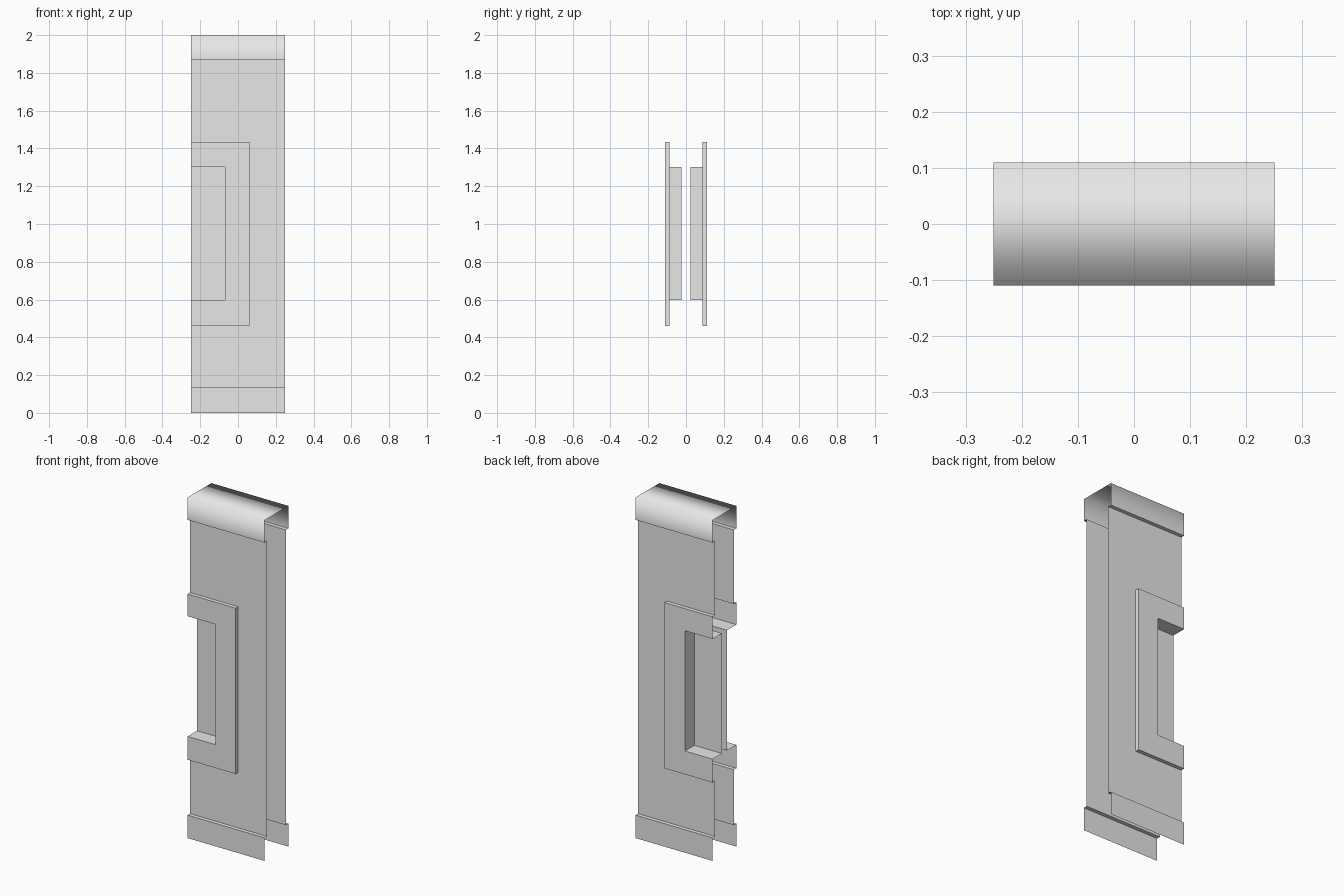
import bpy
import bmesh

cube = bpy.data.objects.get("Cube")
if cube:
    bpy.data.objects.remove(cube, do_unlink=True)

# One plain grey for the whole wall section
grey = bpy.data.materials.new("plain grey")
grey.use_nodes = True
colour = (0.8, 0.8, 0.8, 1)
grey.diffuse_color = colour
grey.node_tree.nodes["Principled BSDF"].inputs["Base Color"].default_value = colour

# Main dimensions: half length, depths of trim, wall and pane, trim heights
HALF = 0.25
TRIM, WALL, PANE = -0.11, -0.087, -0.023
BASE_TOP, CAP_BOTTOM, TOP = 0.135, 1.868, 2.0


def outline(x_end, z_low, z_high, y):
    """Rectangle outline whose left end stays open at the section's end."""
    return [(-HALF, y, z_low), (x_end, y, z_low), (x_end, y, z_high), (-HALF, y, z_high)]


def along(profile):
    """Two copies of a (y, z) profile, one at each end of the section."""
    return [[(x, y, z) for y, z in profile] for x in (HALF, -HALF)]


def loft(name, paths, fill=False, mirror=True, smooth=False):
    """Skin neighbouring paths with quads; optionally close the last one."""
    bm = bmesh.new()
    rows = [[bm.verts.new(p) for p in path] for path in paths]
    for a, b in zip(rows, rows[1:]):
        for i in range(len(a) - 1):
            bm.faces.new((a[i], a[i + 1], b[i + 1], b[i]))
    if fill:
        bm.faces.new(rows[-1])
    for face in bm.faces:
        face.smooth = smooth
    mesh = bpy.data.meshes.new(name)
    bm.to_mesh(mesh)
    bm.free()
    mesh.materials.append(grey)
    obj = bpy.data.objects.new(name, mesh)
    bpy.context.collection.objects.link(obj)
    if mirror:
        mod = obj.modifiers.new("front and back", "MIRROR")
        mod.use_axis = (False, True, False)
        mod.use_mirror_merge = False
    return obj


frame_edge = (0.062, 0.46, 1.433)
window_edge = (-0.07, 0.597, 1.303)

# Wall sheets, open where the window frame sits, with a plain right-hand strip
loft("wall_panel", [outline(HALF, BASE_TOP, CAP_BOTTOM, WALL),
                    outline(*frame_edge, WALL)])

# Raised half frame, deep reveal and recessed pane
loft("window_frame", [outline(*frame_edge, WALL), outline(*frame_edge, TRIM),
                      outline(*window_edge, TRIM)])
loft("window_recess", [outline(*window_edge, TRIM),
                       outline(*window_edge, PANE)], fill=True)

# Skirting with its small upper ledge
loft("base_trim", along([(TRIM, 0), (TRIM, BASE_TOP), (WALL, BASE_TOP)]))

# Softly shaded cap over both sheets, and the ledges below it
loft("top_cap", along([(TRIM, CAP_BOTTOM), (TRIM, TOP), (-TRIM, TOP),
                       (-TRIM, CAP_BOTTOM)]), mirror=False, smooth=True)
loft("cap_ledge", along([(WALL, CAP_BOTTOM), (TRIM, CAP_BOTTOM)]))

# Face every strip outward
for name in ("base_trim", "top_cap", "cap_ledge"):
    mesh = bpy.data.objects[name].data
    bm = bmesh.new()
    bm.from_mesh(mesh)
    bm.normal_update()
    outward = sum(f.normal.y * f.calc_center_median().y + max(f.normal.z, 0) * 0.01
                  for f in bm.faces)
    if outward < 0 or name == "cap_ledge" and bm.faces[:][0].normal.z > 0:
        bmesh.ops.reverse_faces(bm, faces=bm.faces)
    bm.to_mesh(mesh)
    bm.free()
